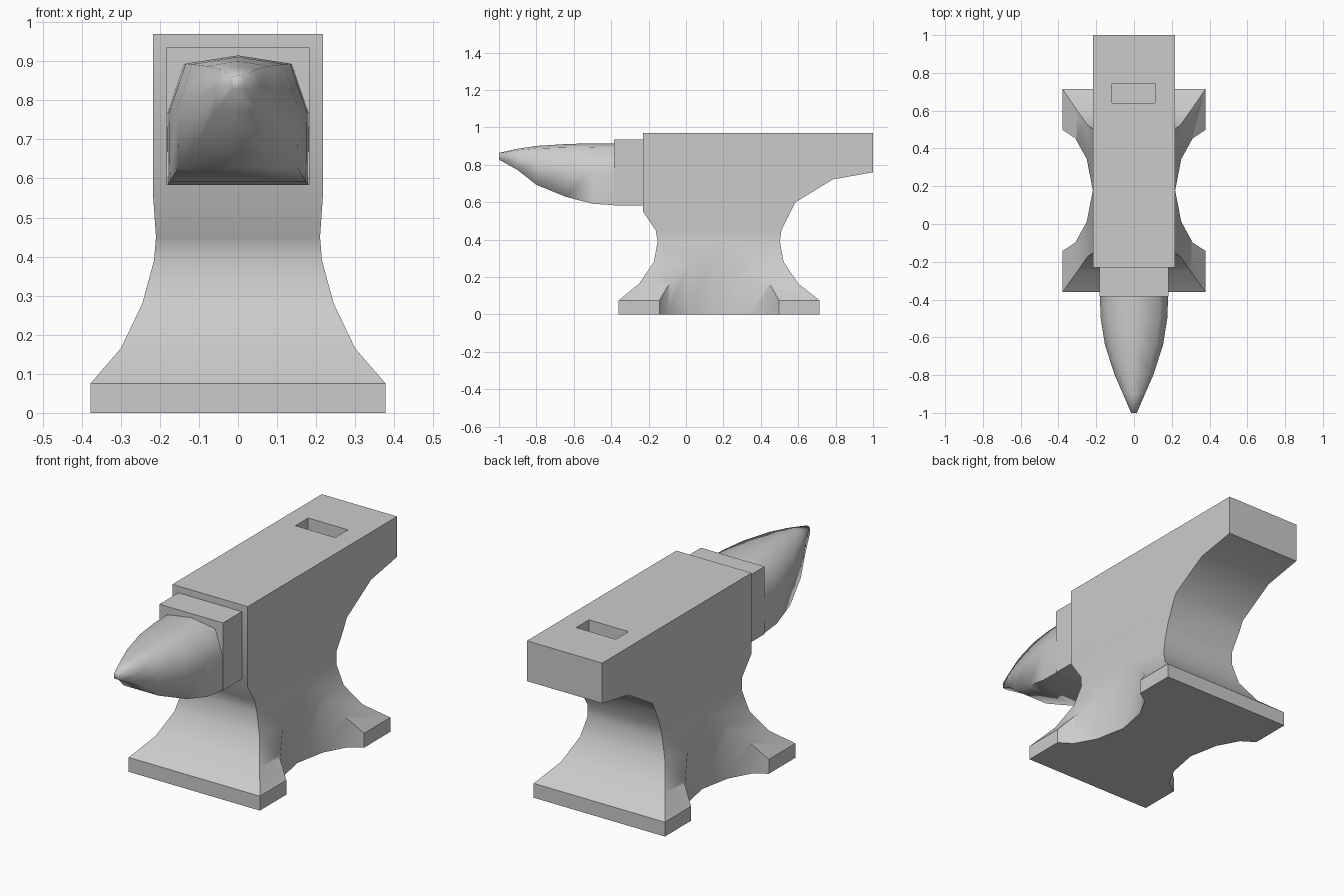
import bpy, bmesh, math
from mathutils import Vector

if "Cube" in bpy.data.objects:
    bpy.data.objects.remove(bpy.data.objects["Cube"])


def mesh_object(name, bm):
    bmesh.ops.recalc_face_normals(bm, faces=bm.faces)
    me = bpy.data.meshes.new(name)
    bm.to_mesh(me)
    bm.free()
    ob = bpy.data.objects.new(name, me)
    bpy.context.collection.objects.link(ob)
    return ob


def prism(name, points, axis, lo, hi):
    """Extrude a 2D outline along an axis (0=x, 1=y, 2=z)."""
    def place(p, t):
        c = list(p)
        c.insert(axis, t)
        return Vector(c)
    bm = bmesh.new()
    face = bm.faces.new([bm.verts.new(place(p, lo)) for p in points])
    ext = bmesh.ops.extrude_face_region(bm, geom=[face])
    verts = [v for v in ext['geom'] if isinstance(v, bmesh.types.BMVert)]
    bmesh.ops.translate(bm, verts=verts, vec=place((0, 0), hi - lo))
    return mesh_object(name, bm)


def box(name, x, y, z):
    return prism(name, [(x[0], y[0]), (x[1], y[0]), (x[1], y[1]), (x[0], y[1])], 2, *z)


def boolean(target, cutter, operation):
    mod = target.modifiers.new(operation, 'BOOLEAN')
    mod.operation, mod.object, mod.solver = operation, cutter, 'EXACT'
    deps = bpy.context.evaluated_depsgraph_get()
    me = bpy.data.meshes.new_from_object(target.evaluated_get(deps))
    target.modifiers.clear()
    target.data = me
    bpy.data.objects.remove(cutter)


def smooth(ob, degrees):
    bpy.ops.object.select_all(action='DESELECT')
    ob.select_set(True)
    bpy.context.view_layer.objects.active = ob
    bpy.ops.object.shade_smooth_by_angle(angle=math.radians(degrees))


# Body: side outline (y, z)
side = [(-0.23, 0.97), (1, 0.97), (1, 0.76), (0.785, 0.722), (0.585, 0.60),
        (0.51, 0.45), (0.502, 0.39), (0.522, 0.28), (0.60, 0.165), (0.714, 0.075),
        (0.714, 0), (-0.36, 0), (-0.36, 0.075), (-0.25, 0.165), (-0.172, 0.28),
        (-0.152, 0.39), (-0.162, 0.45), (-0.23, 0.55)]
body = prism("anvil_body", side, 0, -0.6, 0.6)

# Body: front outline, half (x, z), mirrored
half = [(0.378, -0.1), (0.378, 0.075), (0.30, 0.165), (0.245, 0.28), (0.215, 0.39),
        (0.21, 0.45), (0.217, 0.55), (0.217, 1.1)]
front = half + [(-x, z) for x, z in reversed(half)]
boolean(body, prism("front_cut", front, 1, -1.5, 1.5), 'INTERSECT')

# Body: plan outline that hollows the foot between its four toes
notch = [(0.218, 0), (0.25, 0.165), (0.31, 0.275), (0.408, 0.34), (0.408, 1.2)]
right = [(x, 0.178 - d) for x, d in reversed(notch)] + [(x, 0.178 + d) for x, d in notch[1:]]
plan = right + [(-x, y) for x, y in reversed(right)]
boolean(body, prism("plan_cut", plan, 2, -0.5, 1.5), 'INTERSECT')

# Tool hole in the face
boolean(body, box("hole_cut", (-0.117, 0.112), (0.64, 0.745), (0.85, 1.1)), 'DIFFERENCE')
smooth(body, 40)

# Neck block
box("neck_block", (-0.183, 0.183), (-0.385, -0.22), (0.583, 0.935))

# Horn: tapered rings of (y, half width, bottom, top)
rings = [(-0.38, 0.181, 0.584, 0.914), (-0.50, 0.176, 0.592, 0.915),
         (-0.64, 0.154, 0.628, 0.911), (-0.80, 0.102, 0.693, 0.901),
         (-0.90, 0.058, 0.772, 0.886), (-1.0, 0.015, 0.828, 0.864)]
section = [(0, 1), (0.76, 0.935), (1, 0.55), (0.99, 0), (-0.99, 0), (-1, 0.55), (-0.76, 0.935)]
bm = bmesh.new()
loops = [[bm.verts.new((u * w, y, lo + v * (hi - lo))) for u, v in section]
         for y, w, lo, hi in rings]
for a, b in zip(loops, loops[1:]):
    for i in range(len(a)):
        j = (i + 1) % len(a)
        bm.faces.new((a[i], a[j], b[j], b[i]))
bm.faces.new(loops[0])
bm.faces.new(loops[-1])
horn = mesh_object("horn", bm)
smooth(horn, 85)
